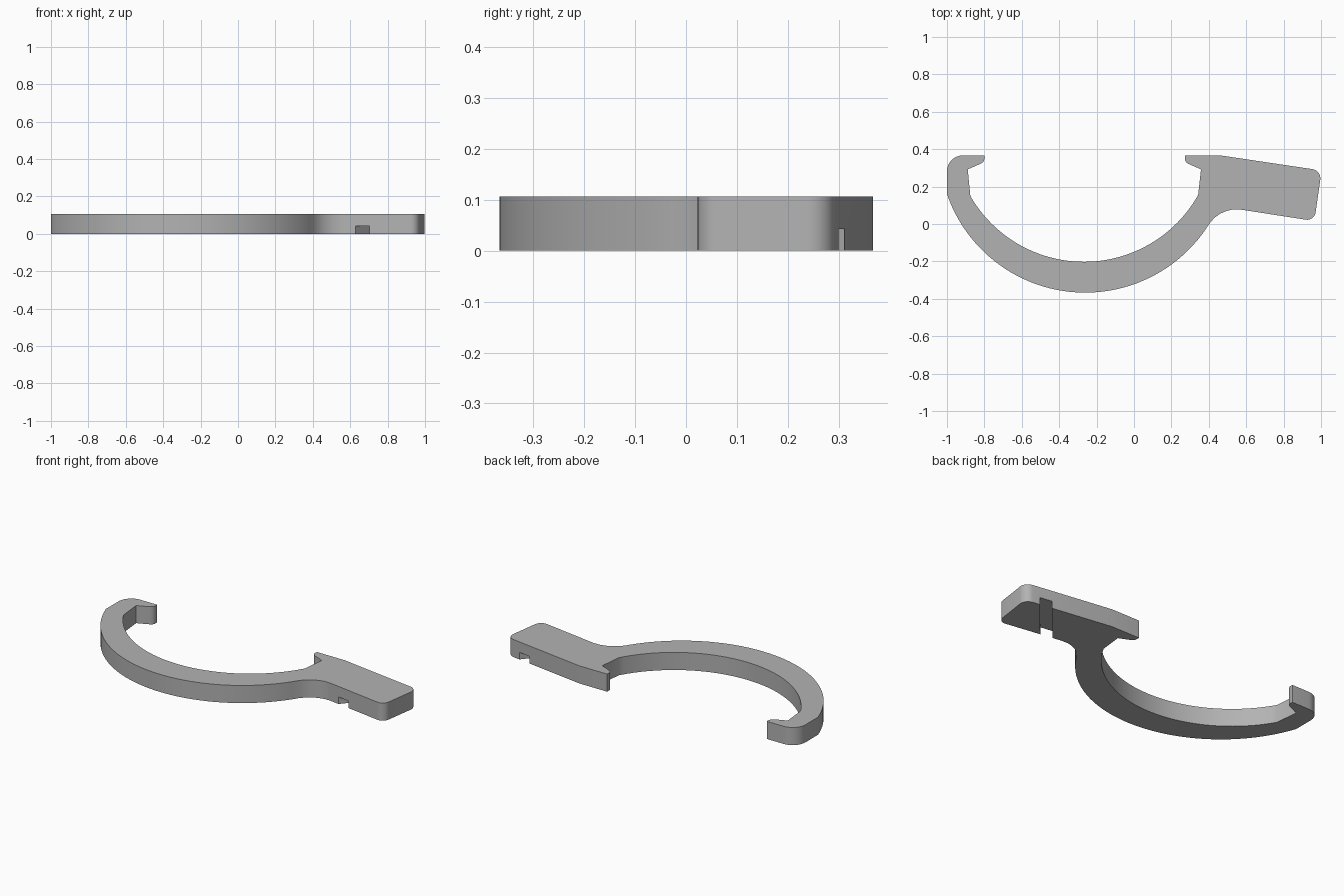
import bpy, bmesh, math
from mathutils import Vector

cube = bpy.data.objects.get("Cube")
if cube:
    bpy.data.objects.remove(cube, do_unlink=True)

HEIGHT = 0.107

grey = bpy.data.materials.new("plain grey")
grey.use_nodes = True
colour = (0.45, 0.45, 0.45, 1)
grey.diffuse_color = colour
grey.node_tree.nodes["Principled BSDF"].inputs["Base Color"].default_value = colour


def arc_through(start, bottom, end, steps):
    """Points on the circle through three points, from start to end."""
    a, b, c = (Vector(p) for p in (start, bottom, end))
    d = 2 * (a.x * (b.y - c.y) + b.x * (c.y - a.y) + c.x * (a.y - b.y))
    sq = [p.length_squared for p in (a, b, c)]
    centre = Vector(((sq[0] * (b.y - c.y) + sq[1] * (c.y - a.y) + sq[2] * (a.y - b.y)) / d,
                     (sq[0] * (c.x - b.x) + sq[1] * (a.x - c.x) + sq[2] * (b.x - a.x)) / d))
    r = (a - centre).length
    t0, t1 = (math.atan2(*(p - centre).yx) % math.tau for p in (a, c))
    return [centre + r * Vector((math.cos(t), math.sin(t)))
            for t in (t0 + (t1 - t0) * i / steps for i in range(steps + 1))]


def rounded(before, corner, after, radius, steps=8):
    """Replace a corner by a circular fillet."""
    p = Vector(corner)
    u = (Vector(before) - p).normalized()
    v = (Vector(after) - p).normalized()
    half = u.angle(v) / 2
    centre = p + (u + v).normalized() * radius / math.sin(half)
    reach = radius / math.tan(half)
    s = p + u * reach - centre
    e = p + v * reach - centre
    sweep = s.angle_signed(e)
    return [centre + Vector((s.x * math.cos(w) - s.y * math.sin(w),
                             s.x * math.sin(w) + s.y * math.cos(w)))
            for w in (-sweep * i / steps for i in range(steps + 1))]


def prism(name, outline, z0, z1):
    """Extrude a flat outline between two heights."""
    bm = bmesh.new()
    base = bm.faces.new([bm.verts.new((p[0], p[1], z0)) for p in outline])
    top = bmesh.ops.extrude_face_region(bm, geom=[base])["geom"]
    bmesh.ops.translate(bm, vec=(0, 0, z1 - z0),
                        verts=[g for g in top if isinstance(g, bmesh.types.BMVert)])
    bmesh.ops.recalc_face_normals(bm, faces=bm.faces)
    mesh = bpy.data.meshes.new(name)
    bm.to_mesh(mesh)
    bm.free()
    mesh.materials.append(grey)
    obj = bpy.data.objects.new(name, mesh)
    bpy.context.collection.objects.link(obj)
    return obj


BACK = 0.367
# Outer curve of the hook, then the neck fillet into the handle
outline = arc_through((-1, 0.16), (-0.26, -0.367), (0.405, 0.005), 48)
outline += [(0.43, 0.033), (0.46, 0.055), (0.495, 0.07), (0.53, 0.078), (0.57, 0.077)]
# Tilted handle block
outline += rounded((0.57, 0.077), (0.965, 0.016), (1, 0.288), 0.045)
outline += rounded((0.965, 0.016), (1.003, 0.286), (0.46, BACK), 0.05)
outline += [(0.46, BACK)]
# Right catch lip
outline += [(0.273, BACK), (0.273, 0.342), (0.279, 0.33), (0.29, 0.322), (0.358, 0.292)]
# Inner curve of the hook
outline += reversed(arc_through((-0.875, 0.15), (-0.26, -0.202), (0.343, 0.155), 48))
# Left catch lip and rounded outer corner
outline += [(-0.889, 0.292), (-0.82, 0.322), (-0.806, 0.332), (-0.8, 0.345), (-0.8, BACK)]
outline += rounded((-0.8, BACK), (-1, BACK), (-1, 0.16), 0.085)

clip = prism("curved_clip", outline, 0, HEIGHT)

# Slanted groove across the underside of the handle
cutter = prism("groove_cutter",
               [(0.59, 0.022), (0.665, 0.012), (0.951, 0.348), (0.874, 0.36)], -0.05, 0.043)
cutter.hide_render = True
cut = clip.modifiers.new("groove", "BOOLEAN")
cut.operation = "DIFFERENCE"
cut.solver = "EXACT"
cut.object = cutter

bpy.ops.object.select_all(action="DESELECT")
clip.select_set(True)
bpy.context.view_layer.objects.active = clip
bpy.ops.object.modifier_apply(modifier=cut.name)
bpy.data.objects.remove(cutter, do_unlink=True)
bpy.ops.object.shade_smooth_by_angle(angle=math.radians(30))
